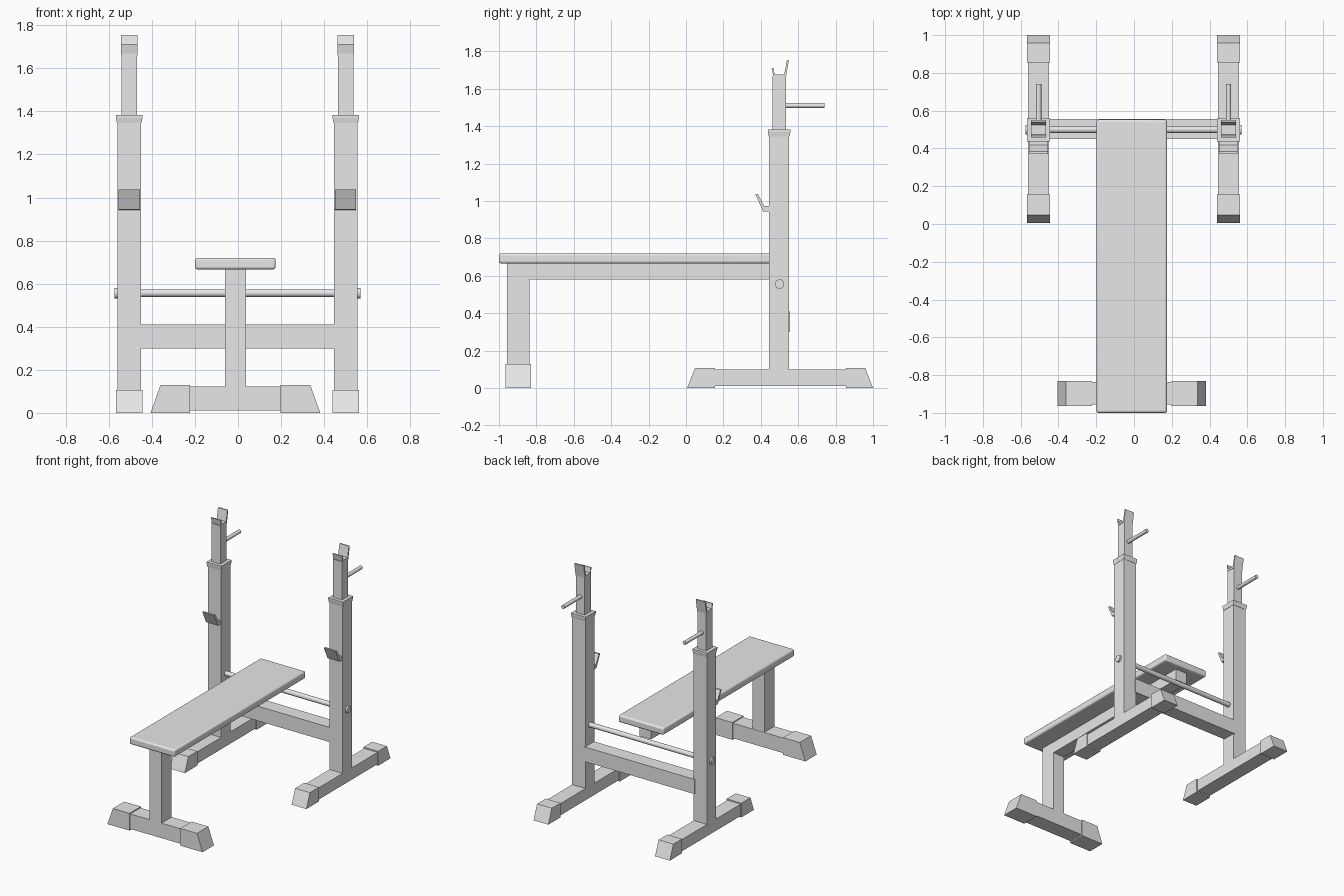
import bpy, bmesh, math
from mathutils import Vector

if "Cube" in bpy.data.objects:
    bpy.data.objects.remove(bpy.data.objects["Cube"], do_unlink=True)

GREY = (0.8, 0.8, 0.8, 1.0)
grey = bpy.data.materials.new("plain_grey")
grey.use_nodes = True
grey.diffuse_color = GREY
grey.node_tree.nodes["Principled BSDF"].inputs["Base Color"].default_value = GREY


def finish(name, bm, smooth=False, bevel=0.0):
    """Turn a bmesh into a named grey object."""
    bmesh.ops.recalc_face_normals(bm, faces=bm.faces)
    mesh = bpy.data.meshes.new(name)
    bm.to_mesh(mesh)
    bm.free()
    obj = bpy.data.objects.new(name, mesh)
    bpy.context.collection.objects.link(obj)
    mesh.materials.append(grey)
    if bevel:
        mod = obj.modifiers.new("rounded_edges", "BEVEL")
        mod.width, mod.segments = bevel, 3
    if smooth:
        bpy.ops.object.select_all(action="DESELECT")
        obj.select_set(True)
        bpy.context.view_layer.objects.active = obj
        bpy.ops.object.shade_smooth_by_angle(angle=math.radians(40))
    return obj


def box(name, x, y, z, top_scale=1.0, **kw):
    """Box from (min, max) ranges; top_scale flares its upper face."""
    bm = bmesh.new()
    bmesh.ops.create_cube(bm, size=1)
    for v in bm.verts:
        s = top_scale if v.co.z > 0 else 1.0
        v.co = Vector([(r[0] + r[1]) / 2 + c * (r[1] - r[0]) * k
                       for r, c, k in zip((x, y, z), v.co, (s, s, 1))])
    return finish(name, bm, **kw)


def prism(name, profile, axis, span):
    """Extrude a (u, z) outline along x or y."""
    bm = bmesh.new()
    place = (lambda u, z, d: (d, u, z)) if axis == "x" else (lambda u, z, d: (u, d, z))
    face = bm.faces.new([bm.verts.new(place(u, z, span[0])) for u, z in profile])
    new = bmesh.ops.extrude_face_region(bm, geom=[face])["geom"]
    move = Vector(place(0, 0, span[1] - span[0]))
    bmesh.ops.translate(bm, vec=move, verts=[g for g in new if isinstance(g, bmesh.types.BMVert)])
    return finish(name, bm)


def rod(name, start, end, radius):
    bm = bmesh.new()
    a, b = Vector(start), Vector(end)
    bmesh.ops.create_cone(bm, cap_ends=True, segments=24, radius1=radius,
                          radius2=radius, depth=(b - a).length)
    turn = (b - a).to_track_quat("Z", "Y").to_matrix()
    bmesh.ops.rotate(bm, matrix=turn, verts=bm.verts)
    bmesh.ops.translate(bm, vec=(a + b) / 2, verts=bm.verts)
    return finish(name, bm, smooth=True)


def around(c, half):
    return (c - half, c + half)


def foot_cap(name, inner, tip, slope, height, axis, span):
    """Rubber end with a slanted outer face."""
    prism(name, [(inner, 0), (tip, 0), (tip - slope, height), (inner, height)], axis, span)


POST_Y = 0.498
# Uprights with everything mounted on them
for side, cx in (("left", 0.5), ("right", -0.505)):
    box(side + "_floor_tube", around(cx, 0.055), (0.12, 0.88), (0.01, 0.098))
    foot_cap(side + "_front_foot_cap", 0.155, 0.006, -0.042, 0.107, "x", around(cx, 0.061))
    foot_cap(side + "_rear_foot_cap", 0.855, 1.0, 0.042, 0.107, "x", around(cx, 0.061))
    box(side + "_post", around(cx, 0.055), around(POST_Y, 0.054), (0.012, 1.36))
    box(side + "_collar", around(cx, 0.057), around(POST_Y, 0.056), (1.345, 1.37), top_scale=1.07)
    box(side + "_collar_rim", around(cx, 0.061), around(POST_Y, 0.06), (1.37, 1.382))
    box(side + "_inner_post", around(cx, 0.036), around(POST_Y, 0.036), (1.36, 1.668))
    # Bar cradle on top
    prism(side + "_bar_cradle",
          [(0.468, 1.66), (0.458, 1.712), (0.466, 1.712), (0.474, 1.676),
           (0.525, 1.676), (0.54, 1.755), (0.55, 1.755), (0.534, 1.66)],
          "x", around(cx, 0.039))
    rod(side + "_plate_peg", (cx, 0.52, 1.511), (cx, 0.74, 1.511), 0.014)
    # Safety hook in front of the post
    prism(side + "_safety_hook",
          [(0.45, 0.942), (0.413, 0.944), (0.37, 1.037), (0.385, 1.037),
           (0.418, 0.973), (0.45, 0.973)],
          "x", around(cx, 0.049))
    sign = 1 if cx > 0 else -1
    rod(side + "_tie_bolt", (cx + sign * 0.05, 0.5, 0.556), (cx + sign * 0.069, 0.5, 0.556), 0.025)

# Members joining the uprights
box("cross_beam", (-0.46, 0.455), around(0.503, 0.054), (0.3, 0.41))
rod("tie_rod", (-0.5, 0.5, 0.556), (0.5, 0.5, 0.556), 0.018)

# Bench
MID = -0.012
box("bench_pad", around(MID, 0.187), (-1.0, 0.552), (0.666, 0.72), smooth=True, bevel=0.012)
box("bench_rail", around(MID, 0.048), (-0.955, 0.5), (0.58, 0.667))
box("bench_leg", around(MID, 0.049), (-0.958, -0.838), (0.1, 0.666))
box("bench_floor_tube", around(MID, 0.3), (-0.956, -0.836), (0.01, 0.122))
for side, s in (("left", 1), ("right", -1)):
    foot_cap(side + "_bench_foot_cap", MID + s * 0.21, MID + s * 0.394, s * 0.046, 0.129,
             "y", (-0.964, -0.83))
